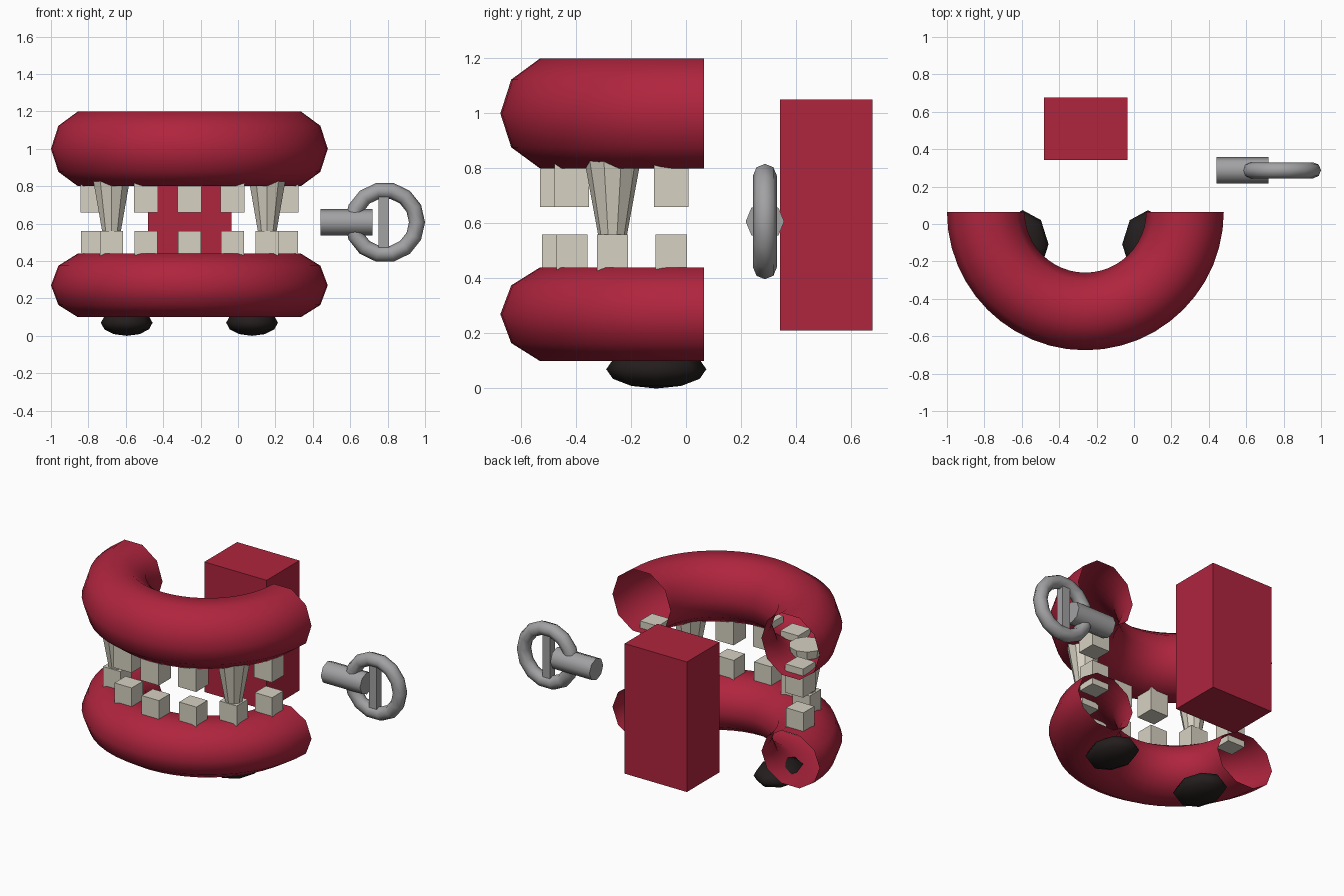
import bpy, bmesh
from math import pi, sin, cos, radians
from mathutils import Matrix, Vector

cube = bpy.data.objects.get("Cube")
if cube:
    bpy.data.objects.remove(cube, do_unlink=True)


def material(name, r, g, b):
    m = bpy.data.materials.new(name)
    m.use_nodes = True
    m.diffuse_color = (r, g, b, 1)
    m.node_tree.nodes["Principled BSDF"].inputs["Base Color"].default_value = (r, g, b, 1)
    return m


RED = material("gum red", 0.43, 0.018, 0.048)
IVORY = material("tooth ivory", 0.68, 0.64, 0.54)
GREY = material("key grey", 0.36, 0.36, 0.37)
BLACK = material("foot black", 0.017, 0.013, 0.012)


def finish(name, bm, mat, smooth=False):
    bmesh.ops.recalc_face_normals(bm, faces=bm.faces)
    mesh = bpy.data.meshes.new(name)
    bm.to_mesh(mesh)
    bm.free()
    mesh.materials.append(mat)
    ob = bpy.data.objects.new(name, mesh)
    bpy.context.collection.objects.link(ob)
    if smooth:
        bpy.ops.object.select_all(action='DESELECT')
        ob.select_set(True)
        bpy.context.view_layer.objects.active = ob
        bpy.ops.object.shade_smooth_by_angle(angle=radians(65))
    return ob


def box(name, center, size, mat):
    bm = bmesh.new()
    bmesh.ops.create_cube(bm, size=1, matrix=Matrix.LocRotScale(center, None, size))
    return finish(name, bm, mat)


def tube_ring(name, center, major, minor, sides, steps, sweep, mat, z_scale=1, rot=None):
    # Sweep a polygon section about z; a full turn is welded shut
    bm = bmesh.new()
    vs = [bm.verts.new((major + minor * cos(2 * pi * i / sides), 0,
                        minor * z_scale * sin(2 * pi * i / sides))) for i in range(sides)]
    edges = [bm.edges.new((vs[i], vs[(i + 1) % sides])) for i in range(sides)]
    bmesh.ops.spin(bm, geom=vs + edges, cent=(0, 0, 0), axis=(0, 0, 1),
                   angle=sweep, steps=steps)
    bmesh.ops.remove_doubles(bm, verts=bm.verts, dist=0.0005)
    bm.transform(Matrix.LocRotScale(Vector(center), rot, None))
    return finish(name, bm, mat, True)


# Gums: open-ended half rings
CX, CY, ARC = -0.26, 0.065, 0.5325
tube_ring("upper_gum", (CX, CY, 1.0), ARC, 0.2075, 10, 24, -pi, RED, 1.01)
tube_ring("lower_gum", (CX, CY, 0.27), ARC, 0.2075, 10, 24, -pi, RED, 0.86)

# Teeth along the arc, with a tapered fang second from each upper end
for i in range(-3, 4):
    a = i * pi / 7
    x, y = CX + ARC * sin(a), CY - ARC * cos(a)
    box(f"lower_tooth_{i + 4}", Vector((x, y, 0.48)), Vector((0.123, 0.113, 0.16)), IVORY)
    if abs(i) == 2:
        bm = bmesh.new()
        bmesh.ops.create_cone(bm, cap_ends=True, segments=10, radius1=0.05, radius2=0.107,
                              depth=0.31, matrix=Matrix.Translation((x, y, 0.70)))
        finish(f"fang_{i + 4}", bm, IVORY)
    else:
        box(f"upper_tooth_{i + 4}", Vector((x, y, 0.753)), Vector((0.128, 0.125, 0.185)), IVORY)

# Block behind the jaws
box("back_block", Vector((-0.258, 0.51, 0.63)), Vector((0.445, 0.335, 0.84)), RED)

# Flattened feet
for side, x in (("right", -0.595), ("left", 0.075)):
    bm = bmesh.new()
    bmesh.ops.create_uvsphere(bm, u_segments=8, v_segments=6, radius=1,
                              matrix=Matrix.LocRotScale(Vector((x, -0.108, 0.07)), None,
                                                        Vector((0.138, 0.182, 0.07))))
    finish(f"{side}_foot", bm, BLACK, True)

# Wind-up key: ring, crossbar and shaft
tube_ring("key_ring", (0.785, 0.287, 0.607), 0.172, 0.043, 8, 14, 2 * pi, GREY,
          rot=Matrix.Rotation(pi / 2, 3, 'X').to_quaternion())
box("key_bar", Vector((0.78, 0.287, 0.607)), Vector((0.055, 0.05, 0.32)), GREY)
bm = bmesh.new()
bmesh.ops.create_cone(bm, cap_ends=True, segments=8, radius1=0.07, radius2=0.07, depth=0.28,
                      matrix=Matrix.Translation((0.58, 0.287, 0.607)) @ Matrix.Rotation(pi / 2, 4, 'Y'))
finish("key_shaft", bm, GREY, True)
